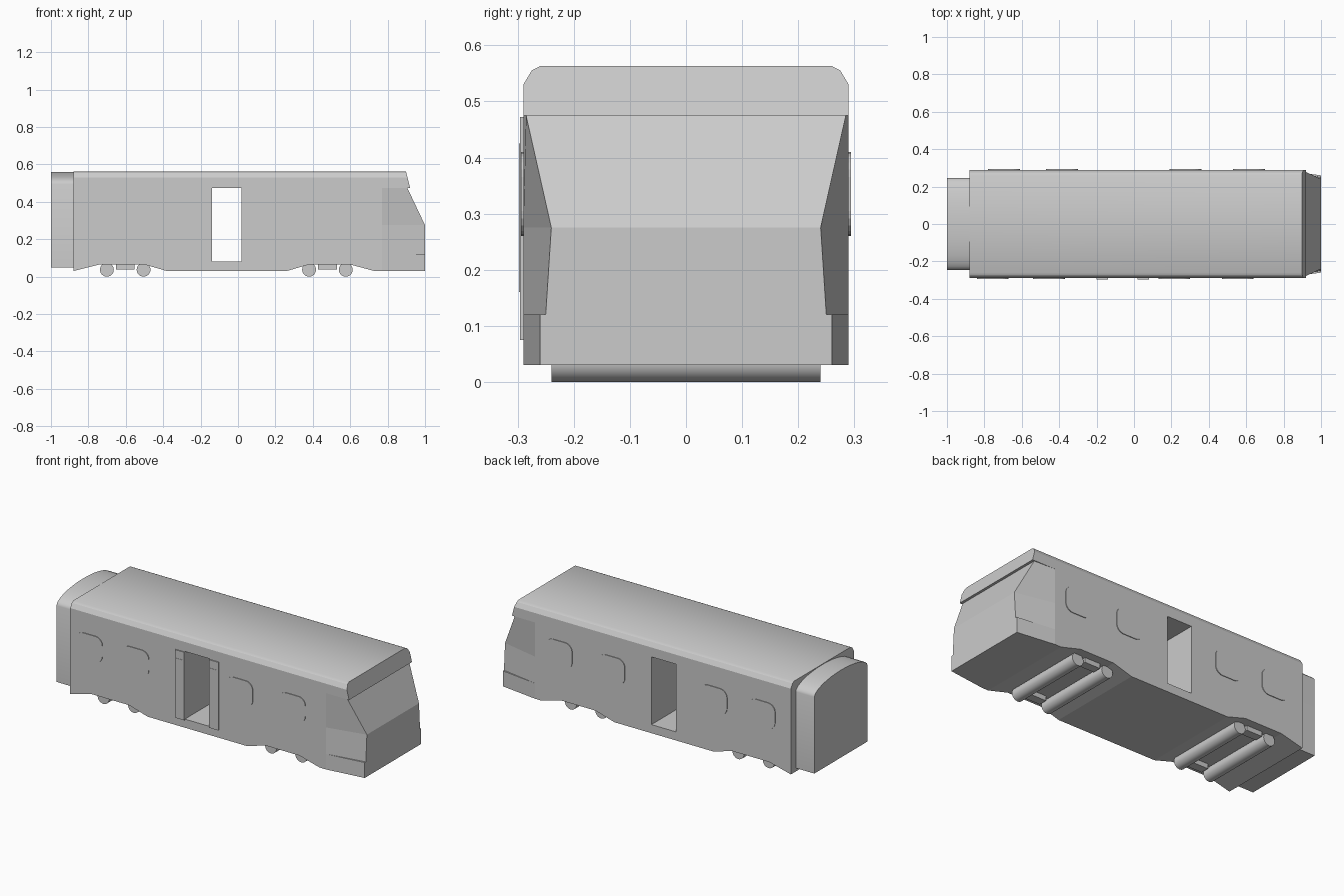
import bpy, bmesh
from math import pi, sin, cos

if "Cube" in bpy.data.objects:
    bpy.data.objects.remove(bpy.data.objects["Cube"])


def make(name, bm, smooth=False):
    bmesh.ops.recalc_face_normals(bm, faces=bm.faces)
    me = bpy.data.meshes.new(name)
    bm.to_mesh(me)
    bm.free()
    ob = bpy.data.objects.new(name, me)
    bpy.context.collection.objects.link(ob)
    if smooth:
        bpy.ops.object.select_all(action='DESELECT')
        ob.select_set(True)
        bpy.context.view_layer.objects.active = ob
        bpy.ops.object.shade_smooth_by_angle(angle=pi / 6)
    return ob


def loft(name, rings, smooth=False):
    """Skin closed rings of points and cap both ends."""
    bm = bmesh.new()
    vs = [[bm.verts.new(p) for p in r] for r in rings]
    n = len(vs[0])
    for a, b in zip(vs, vs[1:]):
        for i in range(n):
            j = (i + 1) % n
            bm.faces.new((a[i], a[j], b[j], b[i]))
    bm.faces.new(vs[0])
    bm.faces.new(vs[-1])
    return make(name, bm, smooth)


def prism_y(name, pts, y0, y1, smooth=False):
    return loft(name, [[(x, y, z) for x, z in pts] for y in (y0, y1)], smooth)


def rounded(x0, x1, z0, z1, r, seg=5):
    pts = []
    for k, (cx, cz) in enumerate([(x1 - r, z1 - r), (x0 + r, z1 - r),
                                  (x0 + r, z0 + r), (x1 - r, z0 + r)]):
        for i in range(seg + 1):
            a = (k + i / seg) * pi / 2
            pts.append((cx + r * cos(a), cz + r * sin(a)))
    return pts


def rect(x0, x1, z0, z1):
    return [(x0, z0), (x1, z0), (x1, z1), (x0, z1)]


W = 0.29

# body: side profile with raised bogie cut-outs and the through doorway
prism_y("body", [(-0.88, 0.03), (-0.74, 0.065), (-0.5, 0.065), (-0.38, 0.03),
                 (0.26, 0.03), (0.38, 0.065), (0.60, 0.065), (0.73, 0.03),
                 (0.77, 0.03), (0.77, 0.475), (0.02, 0.475), (0.02, 0.08),
                 (-0.14, 0.08), (-0.14, 0.475), (-0.88, 0.475)], -W, W)

# tapered nose with bumper and raked windscreen
loft("nose", [[(0.77, -W, z), (xf, -yf, z), (xf, yf, z), (0.77, W, z)]
              for z, xf, yf in [(0.03, 1, 0.26), (0.12, 1, 0.26), (0.12, 1, 0.25),
                                (0.275, 1, 0.24), (0.475, 0.905, 0.285)]])

# roof with chamfered edges and a visor overhanging the windscreen
section = [(-W, 0.475), (-W, 0.53), (-0.275, 0.555), (-0.26, 0.563),
           (0.26, 0.563), (0.275, 0.555), (W, 0.53), (W, 0.475)]
loft("roof", [[(-0.88, y, z) for y, z in section],
              [(0.92 - (z - 0.475) * 0.25, y, z) for y, z in section]], True)

# rear gangway with arched top
arch = [(-0.245, 0.05)] + [(-0.245 * cos(i * pi / 16), 0.495 + 0.065 * sin(i * pi / 16))
                           for i in range(17)] + [(0.245, 0.05)]
loft("gangway", [[(x, y, z) for y, z in arch] for x in (-1.0, -0.88)], True)

# axle rollers and bogie boxes
for bogie in (-0.603, 0.478):
    for dx in (-0.098, 0.098):
        ring = [(bogie + dx + 0.037 * cos(i * pi / 12), 0.037 + 0.037 * sin(i * pi / 12))
                for i in range(24)]
        prism_y("wheel_roller", ring, -0.24, 0.24, True)
    for s in (-1, 1):
        prism_y("bogie_box", rect(bogie - 0.05, bogie + 0.05, 0.037, 0.07),
                s * 0.19, s * 0.24)

# side windows, slightly raised
for s, starts in ((-1, (-0.84, -0.54, 0.13, 0.47)), (1, (-0.78, -0.47, 0.19, 0.53))):
    for x in starts:
        prism_y("window", rounded(x, x + 0.17, 0.26, 0.41, 0.045), s * 0.285, s * 0.294)

# sliding door leaves on the front side, with thin glazing
for x0, x1 in ((-0.20, -0.14), (0.02, 0.08)):
    prism_y("door_leaf", rect(x0, x1, 0.075, 0.472), -0.296, -0.285)
    prism_y("door_glass", rect(x0 + 0.01, x1 - 0.01, 0.16, 0.425), -0.2975, -0.29)
